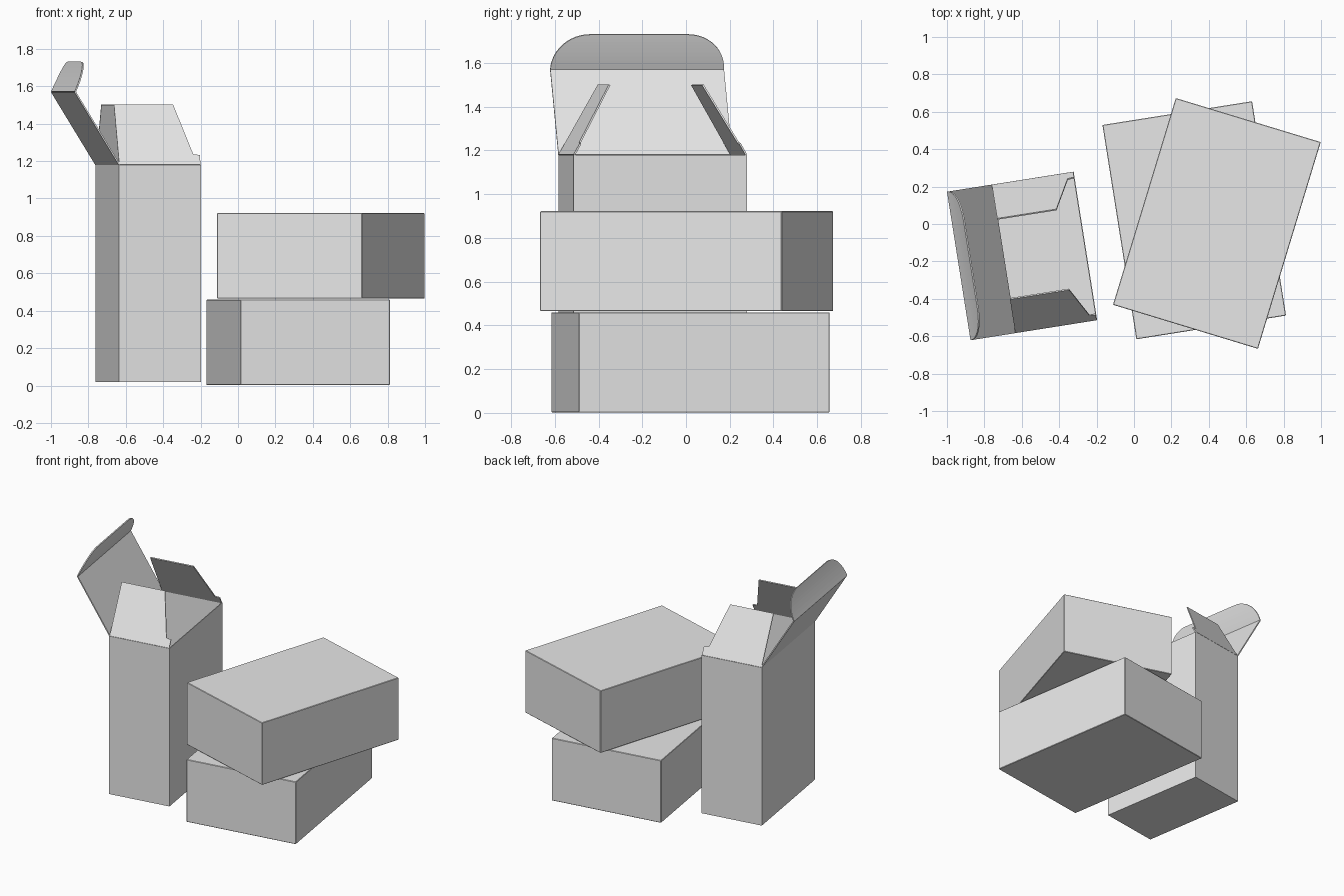
import bpy, bmesh, math
from mathutils import Matrix, Vector

if "Cube" in bpy.data.objects:
    bpy.data.objects.remove(bpy.data.objects["Cube"])

card = bpy.data.materials.new("pale_card")
card.diffuse_color = (0.8, 0.8, 0.8, 1)
card.use_nodes = True
card.node_tree.nodes["Principled BSDF"].inputs["Base Color"].default_value = card.diffuse_color


def make(name, verts, faces, frame, thickness=0, offset=0, bevel=0, smooth=False):
    """Mesh part placed in a local frame, with optional card thickness."""
    me = bpy.data.meshes.new(name)
    me.from_pydata([frame @ Vector(v) for v in verts], [], faces)
    bm = bmesh.new()
    bm.from_mesh(me)
    bmesh.ops.recalc_face_normals(bm, faces=bm.faces)
    bm.to_mesh(me)
    bm.free()
    me.materials.append(card)
    ob = bpy.data.objects.new(name, me)
    bpy.context.collection.objects.link(ob)
    if thickness:
        m = ob.modifiers.new("card", 'SOLIDIFY')
        m.thickness, m.offset = thickness, offset
    if bevel:
        m = ob.modifiers.new("edges", 'BEVEL')
        m.width, m.segments = bevel, 1
    if smooth:
        for p in me.polygons:
            p.use_smooth = True
    return ob


def frame(x, y, z, degrees):
    return Matrix.Translation((x, y, z)) @ Matrix.Rotation(math.radians(degrees), 4, 'Z')


def box_verts(w, d, h):
    return [(sx * w / 2, sy * d / 2, z) for z in (0, h)
            for sx, sy in ((-1, -1), (1, -1), (1, 1), (-1, 1))]


SIDES = [(i, (i + 1) % 4, (i + 1) % 4 + 4, i + 4) for i in range(4)]
FLOOR, TOP = (3, 2, 1, 0), (4, 5, 6, 7)

# Two closed boxes, stacked askew
make("lower_closed_box", box_verts(0.81, 1.16, 0.458), SIDES + [FLOOR, TOP],
     frame(0.322, 0.02, 0.002, 9), bevel=0.003)
make("upper_closed_box", box_verts(0.81, 1.155, 0.457), SIDES + [FLOOR, TOP],
     frame(0.443, 0.003, 0.465, -16.9), bevel=0.003)

# Tall open box: hollow body
W, D, H, T = 0.446, 0.804, 1.16, 0.008
tall = frame(-0.48, -0.152, 0.02, 9)
make("tall_box_body", box_verts(W, D, H), SIDES + [FLOOR], tall, T, -1)

# Side flaps leaning inward, with a notch and a slanted edge
outline = [(-0.22, 0), (0.22, 0), (0.22, 0.05), (0.185, 0.055), (0.10, 0.32), (-0.22, 0.32)]
for name, s in (("front_flap", -1), ("back_flap", 1)):
    pts = [(u, s * (D / 2 - 0.004 - h * 0.57), H + h) for u, h in outline]
    make(name, pts, [tuple(range(len(pts)))], tall, T)

# Lid panel leaning outward from the left edge
lean, rise = 0.24, 0.39
x0 = -W / 2 + 0.004
make("lid_panel", [(x0, -D / 2, H), (x0, D / 2, H), (x0 - lean, D / 2, H + rise),
                   (x0 - lean, -D / 2, H + rise)], [(0, 1, 2, 3)], tall, T)

# Tuck tab: gently curved, with rounded corners
rows, verts = 12, []
for i in range(rows + 1):
    t = math.pi / 2 * i / rows
    k = math.sin(t)
    half = D / 2 - 0.175 * (1 - math.cos(t))
    x = x0 - lean + 0.075 * k - 0.012 * k * k
    verts += [(x, -half, H + rise + 0.16 * k), (x, half, H + rise + 0.16 * k)]
make("tuck_tab", verts, [(2 * i, 2 * i + 1, 2 * i + 3, 2 * i + 2) for i in range(rows)],
     tall, T)
